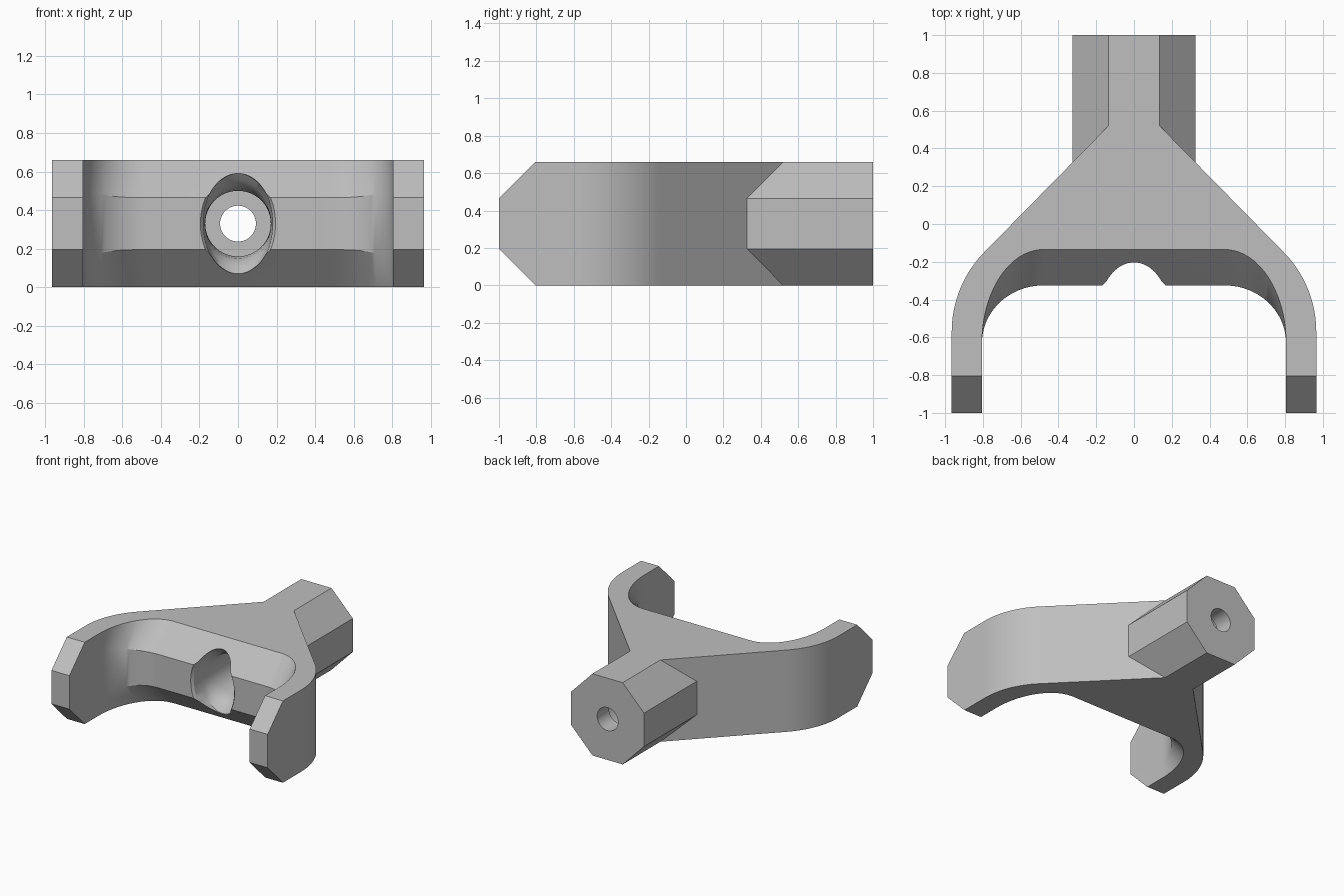
import bpy, bmesh
from math import sin, cos, pi, radians

cube = bpy.data.objects.get("Cube")
if cube:
    bpy.data.objects.remove(cube, do_unlink=True)

H, MID, CH = 0.66, 0.33, 0.195      # height, axis height, chamfer size

grey = bpy.data.materials.new("plain grey")
grey.use_nodes = True
colour = (0.52, 0.52, 0.52, 1)
grey.diffuse_color = colour
grey.node_tree.nodes["Principled BSDF"].inputs["Base Color"].default_value = colour


def loft(name, rings):
    """Closed solid through rings with equal point counts."""
    bm = bmesh.new()
    loops = [[bm.verts.new(p) for p in ring] for ring in rings]
    n = len(loops[0])
    sides = []
    for a, b in zip(loops, loops[1:]):
        for i in range(n):
            j = (i + 1) % n
            sides.append(bm.faces.new((a[i], a[j], b[j], b[i])))
    bm.faces.new(loops[0][::-1])
    bm.faces.new(loops[-1])
    bmesh.ops.triangulate(bm, faces=sides)
    bmesh.ops.recalc_face_normals(bm, faces=bm.faces[:])
    mesh = bpy.data.meshes.new(name)
    bm.to_mesh(mesh)
    bm.free()
    mesh.materials.append(grey)
    ob = bpy.data.objects.new(name, mesh)
    bpy.context.collection.objects.link(ob)
    return ob


def combine(target, tool, operation):
    mod = target.modifiers.new("join", 'BOOLEAN')
    mod.operation, mod.object, mod.solver = operation, tool, 'EXACT'
    bpy.ops.object.select_all(action='DESELECT')
    bpy.context.view_layer.objects.active = target
    target.select_set(True)
    bpy.ops.object.modifier_apply(modifier=mod.name)
    bpy.data.objects.remove(tool, do_unlink=True)


def yoke_ring(z, front, back, lift):
    """Fork outline at one height: inner curve, arm tip, outer curve, mirrored."""
    half = []
    steps = 20
    for i in range(steps + 1):
        a = pi / 2 * i / steps
        half.append((0.48 + 0.325 * sin(a), -0.63 + (back + 0.63) * cos(a),
                     z + lift * sin(a) ** 3))
    half += [(0.805, front, z), (0.965, front, z)]
    for i in range(17):
        a = radians(45.5) * i / 16
        half.append((0.365 + 0.6 * cos(a), -0.57 + 0.6 * sin(a), z))
    half.append((0.135, 0.52, z))
    return half + [(-x, y, w) for x, y, w in reversed(half)]


def ellipse_ring(y, rx, rz, n=64):
    return [(rx * cos(2 * pi * i / n), y, MID + rz * sin(2 * pi * i / n))
            for i in range(n)]


# Fork with chamfered arm tips and inner wall
fork = loft("fork_bracket", [
    yoke_ring(0, -0.805, -0.135, 0),
    yoke_ring(CH, -1, -0.325, -0.05),
    yoke_ring(H - CH, -1, -0.325, 0.05),
    yoke_ring(H, -0.805, -0.135, 0)])

# Octagonal stem
octagon = [(0.135, 0), (0.325, CH), (0.325, H - CH), (0.135, H)]
octagon += [(-x, z) for x, z in reversed(octagon)]
stem = loft("stem", [[(x, y, z) for x, z in octagon] for y in (0.2, 1)])
combine(fork, stem, 'UNION')

# Wide bore with flared mouth, then narrow through hole
bore = loft("bore_cutter", [ellipse_ring(*r) for r in (
    (-0.5, 0.205, 0.27), (-0.325, 0.195, 0.27), (-0.305, 0.18, 0.268),
    (-0.2, 0.175, 0.26), (-0.17, 0.172, 0.225), (-0.14, 0.17, 0.2),
    (-0.1, 0.17, 0.18), (-0.04, 0.17, 0.17), (0.85, 0.17, 0.17))])
combine(fork, bore, 'DIFFERENCE')
hole = loft("hole_cutter", [ellipse_ring(y, 0.093, 0.093) for y in (0.7, 1.2)])
combine(fork, hole, 'DIFFERENCE')

bpy.ops.object.shade_smooth_by_angle(angle=radians(28))
